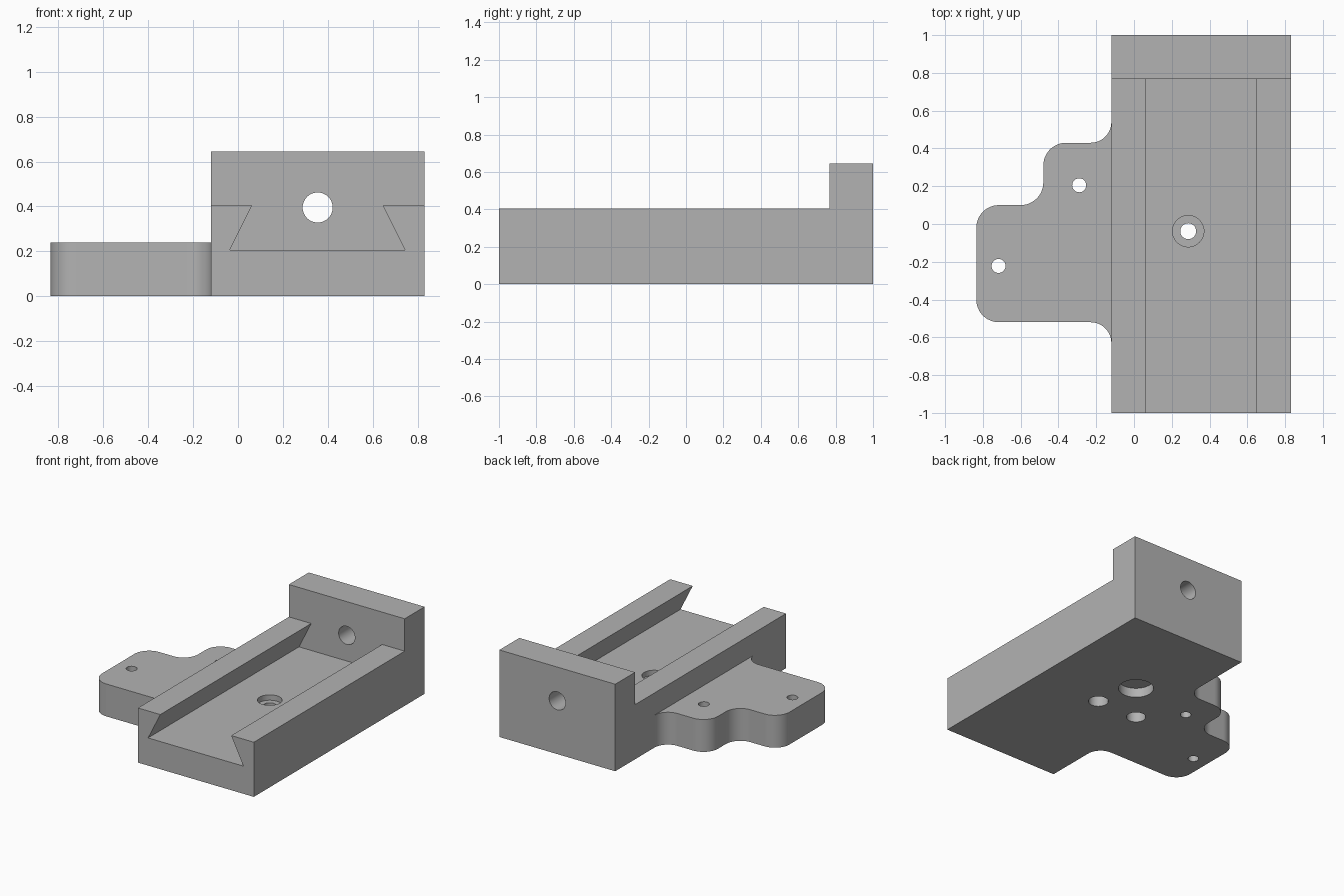
import bpy
import bmesh
from math import cos, sin, pi, radians
from mathutils import Vector

default = bpy.data.objects.get("Cube")
if default:
    bpy.data.objects.remove(default, do_unlink=True)

grey = bpy.data.materials.new("machined_grey")
grey.use_nodes = True
colour = (0.45, 0.45, 0.45, 1)
grey.diffuse_color = colour
grey.node_tree.nodes["Principled BSDF"].inputs["Base Color"].default_value = colour


def prism(name, outline, axis, low, high):
    """Extrude a closed 2D outline along y or z."""
    bm = bmesh.new()
    rings = []
    for t in (low, high):
        rings.append([bm.verts.new((a, b, t) if axis == "z" else (a, t, b))
                      for a, b in outline])
    bm.faces.new(rings[0])
    bm.faces.new(rings[1])
    count = len(outline)
    for i in range(count):
        j = (i + 1) % count
        bm.faces.new((rings[0][i], rings[0][j], rings[1][j], rings[1][i]))
    bmesh.ops.recalc_face_normals(bm, faces=bm.faces)
    mesh = bpy.data.meshes.new(name)
    bm.to_mesh(mesh)
    bm.free()
    mesh.materials.append(grey)
    obj = bpy.data.objects.new(name, mesh)
    bpy.context.collection.objects.link(obj)
    return obj


def circle(x, y, r, sides=48):
    return [(x + r * cos(2 * pi * i / sides), y + r * sin(2 * pi * i / sides))
            for i in range(sides)]


def rounded(corners, steps=12):
    """Round the right-angled corners of an outline of (x, y, radius)."""
    points = []
    for i, (x, y, r) in enumerate(corners):
        p = Vector((x, y))
        if r == 0:
            points.append(p)
            continue
        u = (Vector(corners[i - 1][:2]) - p).normalized()
        v = (Vector(corners[(i + 1) % len(corners)][:2]) - p).normalized()
        centre = p + r * (u + v)
        for k in range(steps + 1):
            a = pi / 2 * k / steps
            points.append(centre - r * (v * cos(a) + u * sin(a)))
    return points


def combine(target, tool, operation):
    """Apply a boolean and discard the tool."""
    mod = target.modifiers.new(operation.lower(), "BOOLEAN")
    mod.operation = operation
    mod.solver = "EXACT"
    mod.object = tool
    bpy.context.view_layer.objects.active = target
    bpy.ops.object.modifier_apply(modifier=mod.name)
    bpy.data.objects.remove(tool, do_unlink=True)


left, right = -0.12, 0.83
rail_top, wall_top, wall_front = 0.405, 0.645, 0.767

# Rail body with dovetail channel
base = prism("slide_base", [
    (left, 0), (right, 0), (right, rail_top), (0.645, rail_top),
    (0.745, 0.205), (-0.037, 0.205), (0.063, rail_top), (left, rail_top),
], "y", -1, 0.9)

# End wall
wall = prism("end_wall", [(left, 0), (right, 0), (right, wall_top), (left, wall_top)],
             "y", wall_front, 1)
combine(base, wall, "UNION")

# Stepped mounting plate with rounded and filleted corners
R = 0.12
plate = prism("mounting_plate", rounded([
    (-0.08, 0.55, 0), (left, 0.55, 0), (left, 0.43, 0.11), (-0.48, 0.43, R),
    (-0.48, 0.1, R), (-0.835, 0.1, R), (-0.835, -0.52, R), (left, -0.52, 0.11),
    (left, -0.64, 0), (-0.08, -0.64, 0),
]), "z", 0, 0.24)
combine(base, plate, "UNION")

# Vertical holes: x, y, radius, bottom, top
holes = [
    (-0.29, 0.205, 0.037, -0.1, 0.3),     # plate screw holes
    (-0.717, -0.222, 0.037, -0.1, 0.3),
    (0.287, -0.038, 0.042, -0.1, 0.3),    # channel through hole
    (0.287, -0.038, 0.083, 0.165, 0.3),   # its upper counterbore
    (0.287, -0.038, 0.068, -0.1, 0.09),   # its lower counterbore
    (-0.05, -0.038, 0.066, -0.1, 0.12),   # blind underside hole
    (0.203, 0.263, 0.12, -0.1, 0.07),     # shallow underside recess
]
for x, y, r, low, high in holes:
    combine(base, prism("hole_cutter", circle(x, y, r), "z", low, high), "DIFFERENCE")

# Lead screw hole through the end wall
combine(base, prism("wall_cutter", circle(0.355, 0.395, 0.067), "y", 0.7, 1.1),
        "DIFFERENCE")

# Smooth curved walls, sharp edges elsewhere
bpy.ops.object.select_all(action="DESELECT")
base.select_set(True)
bpy.context.view_layer.objects.active = base
bpy.ops.object.shade_smooth_by_angle(angle=radians(25))
